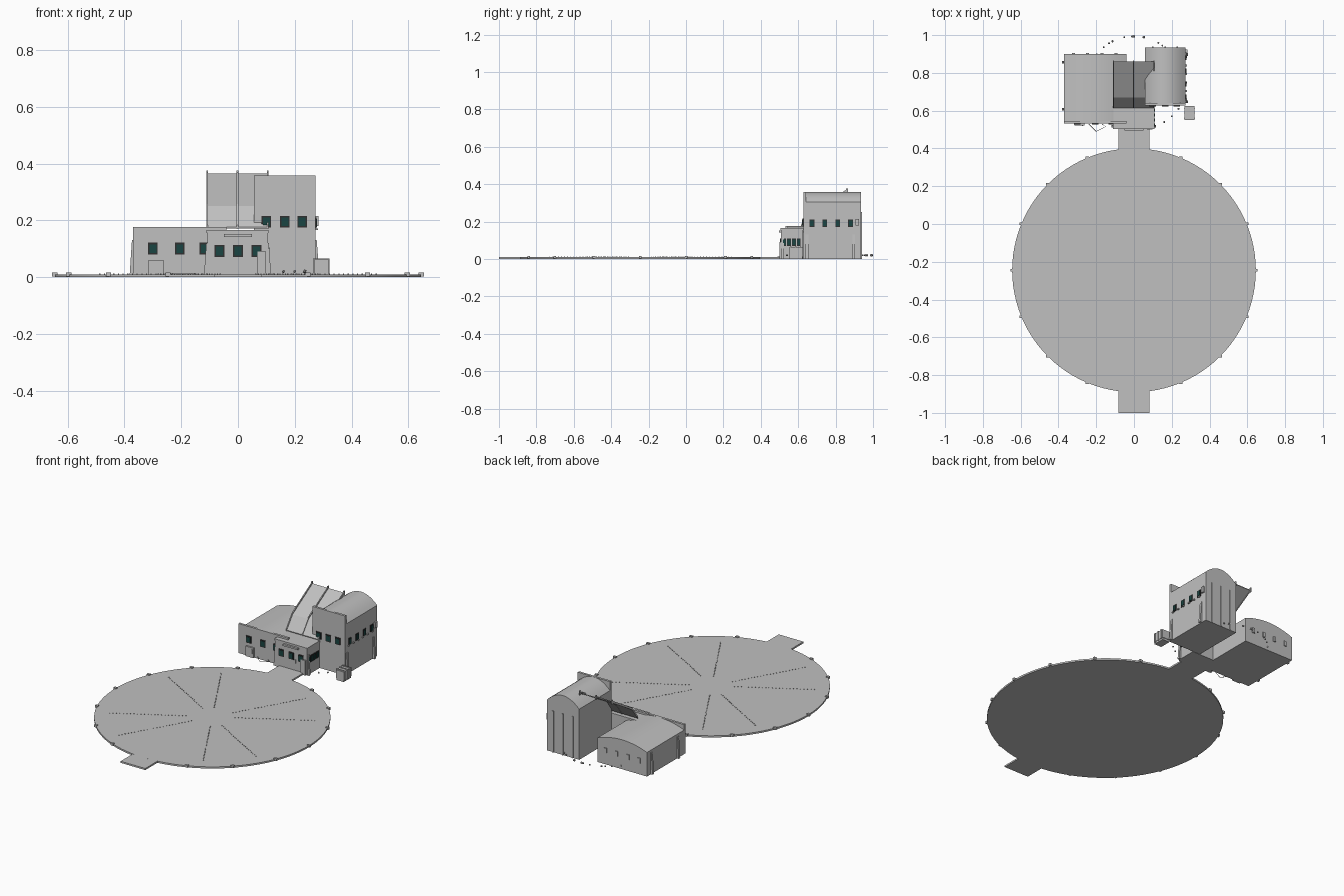
import bpy, bmesh, math, random
from mathutils import Vector

random.seed(4)
if "Cube" in bpy.data.objects:
    bpy.data.objects.remove(bpy.data.objects["Cube"])


def material(name, rgb):
    m = bpy.data.materials.new(name)
    m.use_nodes = True
    m.diffuse_color = (*rgb, 1)
    m.node_tree.nodes["Principled BSDF"].inputs["Base Color"].default_value = (*rgb, 1)
    return m


GREY = material("concrete grey", (0.53, 0.53, 0.53))
DARK = material("window frame black", (0.03, 0.03, 0.03))
TEAL = material("window teal", (0.01, 0.06, 0.055))


def finish(bm, name, mat, smooth=False):
    bmesh.ops.recalc_face_normals(bm, faces=bm.faces)
    mesh = bpy.data.meshes.new(name)
    bm.to_mesh(mesh)
    bm.free()
    obj = bpy.data.objects.new(name, mesh)
    bpy.context.collection.objects.link(obj)
    mesh.materials.append(mat)
    if smooth:
        bpy.ops.object.select_all(action="DESELECT")
        obj.select_set(True)
        bpy.context.view_layer.objects.active = obj
        bpy.ops.object.shade_smooth_by_angle(angle=math.radians(30))
    return obj


def add_box(bm, x, y, z):
    """Box given by its (low, high) range on each axis."""
    verts = bmesh.ops.create_cube(bm, size=1)["verts"]
    for v in verts:
        v.co = Vector((r[0] + (r[1] - r[0]) * (c + 0.5) for r, c in zip((x, y, z), v.co)))
    return verts


def box(name, x, y, z, mat=GREY):
    bm = bmesh.new()
    add_box(bm, x, y, z)
    return finish(bm, name, mat)


def prism(name, points, offset, smooth=False):
    """Extrude a planar outline along an offset."""
    bm = bmesh.new()
    face = bm.faces.new([bm.verts.new(p) for p in points])
    out = bmesh.ops.extrude_face_region(bm, geom=[face])["geom"]
    moved = [g for g in out if isinstance(g, bmesh.types.BMVert)]
    bmesh.ops.translate(bm, vec=offset, verts=moved)
    return finish(bm, name, GREY, smooth)


def hall(name, x0, x1, y0, y1, wall, top):
    """Vaulted block with a flat screen wall at the front."""
    mid, half, n = (x0 + x1) / 2, (x1 - x0) / 2, 14
    arc = []
    for i in range(n + 1):
        t = 1 - 2 * i / n
        arc.append((mid + half * t, y0, wall + (top - wall) * (1 - t * t)))
    prism(name, [(x0, y0, 0), (x1, y0, 0)] + arc, (0, y1 - y0, 0), True)
    box(name + "_screen", (x0, x1), (y0 - 0.008, y0 + 0.006), (0, top))


def window(name, x, y, z, side, w=0.034, h=0.042):
    """Framed pane on a front (-y) or side (+x) wall."""
    for part, k, d, mat in (("frame", 1, 0.004, DARK), ("pane", 0.72, 0.006, TEAL)):
        a, b = w * k / 2, h * k / 2
        if side == "front":
            box(f"{name}_{part}", (x - a, x + a), (y - d, y + 0.002), (z - b, z + b), mat)
        else:
            box(f"{name}_{part}", (x - 0.002, x + d), (y - a, y + a), (z - b, z + b), mat)


# Landing pad with front and rear walkways
cy, radius = -0.245, 0.645
bm = bmesh.new()
bmesh.ops.create_cone(bm, cap_ends=True, segments=96, radius1=radius, radius2=radius, depth=0.01)
bmesh.ops.translate(bm, vec=(0, cy, 0.005), verts=bm.verts)
finish(bm, "landing_pad", GREY, True)
box("front_walkway", (-0.082, 0.082), (-1, -0.87), (0, 0.0098))
box("rear_walkway", (-0.082, 0.082), (0.38, 0.52), (0, 0.0098))

# Rim lamps and radial marker rows
bm = bmesh.new()
for i in range(16):
    a = math.tau * i / 16
    if i in (4, 12):
        continue
    px, py = math.cos(a) * radius, cy + math.sin(a) * radius
    add_box(bm, (px - 0.009, px + 0.009), (py - 0.007, py + 0.007), (0.002, 0.016))
finish(bm, "rim_lamps", GREY)
bm = bmesh.new()
for deg in (30, 60, 120, 150, 210, 240, 300, 330):
    for k in range(24):
        r, a = 0.125 + 0.019 * k, math.radians(deg)
        px, py = math.cos(a) * r, cy + math.sin(a) * r
        add_box(bm, (px - 0.002, px + 0.002), (py - 0.002, py + 0.002), (0.008, 0.0125))
finish(bm, "pad_markers", GREY)

# Main blocks
hall("low_hall", -0.37, -0.04, 0.54, 0.90, 0.145, 0.177)
hall("tower", 0.057, 0.273, 0.635, 0.935, 0.305, 0.358)
box("entrance_block", (-0.108, 0.105), (0.508, 0.625), (0, 0.158))
box("entrance_roof", (-0.111, 0.108), (0.504, 0.63), (0.155, 0.166))
box("entrance_lintel", (-0.05, 0.05), (0.496, 0.51), (0.142, 0.152))

# Windows
for i, x in enumerate((-0.30, -0.205, -0.118)):
    window(f"low_hall_window_{i}", x, 0.532, 0.10, "front")
for i, x in enumerate((-0.065, 0, 0.065)):
    window(f"entrance_window_{i}", x, 0.508, 0.092, "front")
for i, x in enumerate((0.10, 0.165, 0.226)):
    window(f"tower_front_window_{i}", x, 0.627, 0.195, "front")
for i in range(4):
    window(f"tower_side_window_{i}", 0.273, 0.673 + 0.069 * i, 0.19, "side", 0.026, 0.04)
    window(f"entrance_side_window_{i}", 0.105, 0.525 + 0.026 * i, 0.09, "side", 0.02, 0.04)


# Tapered buttresses against the side walls
def buttress(name, x, y, out, height):
    prism(name, [(x, y, 0), (x + out, y, 0), (x + out * 0.3, y, height), (x, y, height)],
          (0, 0.014, 0))


for i, y in enumerate((0.60, 0.85)):
    buttress(f"low_hall_buttress_{i}", -0.37, y, -0.012, 0.13)
for i, y in enumerate((0.64, 0.89)):
    buttress(f"tower_buttress_{i}", 0.273, y, 0.014, 0.13)
buttress("entrance_buttress_left", 0.105, 0.51, 0.012, 0.12)
buttress("entrance_buttress_right", -0.108, 0.51, -0.012, 0.12)
for i in range(6):
    y = 0.66 + 0.045 * i
    box(f"tower_wall_vent_{i}", (0.27, 0.281), (y - 0.005, y + 0.005), (0.165, 0.172))
box("tower_wall_unit", (0.27, 0.283), (0.905, 0.925), (0.18, 0.215))

# Rear wall ribs
for i, x in enumerate((0.10, 0.165, 0.23)):
    box(f"tower_rear_rib_{i}", (x - 0.004, x + 0.004), (0.93, 0.94), (0, 0.25))
for i in range(4):
    x = -0.32 + 0.075 * i
    box(f"low_hall_rear_vent_{i}", (x - 0.008, x + 0.008), (0.895, 0.906), (0.07, 0.10))

# Tilted shield sheet with edge rails
path = [(0.615, 0.176), (0.67, 0.25), (0.86, 0.364)]


def strip(name, x0, x1, lift, depth):
    pts = [(x0, y, z + lift) for y, z in path]
    pts += [(x0, y, z + lift - depth) for y, z in reversed(path)]
    prism(name, pts, (x1 - x0, 0, 0))


strip("shield_sheet", -0.108, 0.105, 0, 0.004)
for i, x in enumerate((-0.108, -0.002, 0.105)):
    strip(f"shield_rail_{i}", x - 0.003, x + 0.003, 0.008, 0.014)
    box(f"shield_pin_{i}", (x - 0.003, x + 0.003), (0.855, 0.866), (0.35, 0.376))

# Front fittings: wall cabinet, door pier and crate
box("wall_cabinet", (-0.315, -0.262), (0.522, 0.54), (0, 0.06))
box("cabinet_handle", (-0.276, -0.27), (0.518, 0.523), (0.025, 0.05))
box("door_pier", (0.068, 0.098), (0.5, 0.51), (0, 0.09))
box("door_panel", (0.02, 0.032), (0.503, 0.51), (0.055, 0.075))
box("crate", (0.267, 0.32), (0.55, 0.625), (0.012, 0.062))
for i, y in enumerate((0.56, 0.587, 0.612)):
    box(f"crate_band_{i}", (0.264, 0.323), (y - 0.003, y + 0.003), (0.008, 0.066))
box("crate_skid", (0.27, 0.317), (0.553, 0.622), (0, 0.013))

# Ground cable beside the cabinet
curve = bpy.data.curves.new("ground_cable", "CURVE")
curve.dimensions = "3D"
curve.bevel_depth = 0.0015
line = curve.splines.new("POLY")
loop = [(-0.24, 0.53), (-0.2, 0.49), (-0.15, 0.515), (-0.17, 0.53)]
line.points.add(len(loop) - 1)
for p, (x, y) in zip(line.points, loop):
    p.co = (x, y, 0.012, 1)
cable = bpy.data.objects.new("ground_cable", curve)
bpy.context.collection.objects.link(cable)
curve.materials.append(GREY)

# Loose stones in an arc around the buildings
bm = bmesh.new()
spots = [(0.16, 0.54), (0.2, 0.57), (0.235, 0.61)]
for deg in (48, 53, 59, 78, 90, 92, 102, 117, 122, 130, 142):
    a = math.radians(deg)
    spots.append((0.25 * math.cos(a), 0.745 + 0.25 * math.sin(a)))
for x, y in spots:
    s = random.uniform(0.005, 0.008)
    rock = bmesh.ops.create_icosphere(bm, subdivisions=1, radius=s)["verts"]
    bmesh.ops.translate(bm, vec=(x, min(y, 0.993), 0.02), verts=rock)
finish(bm, "loose_stones", GREY)
